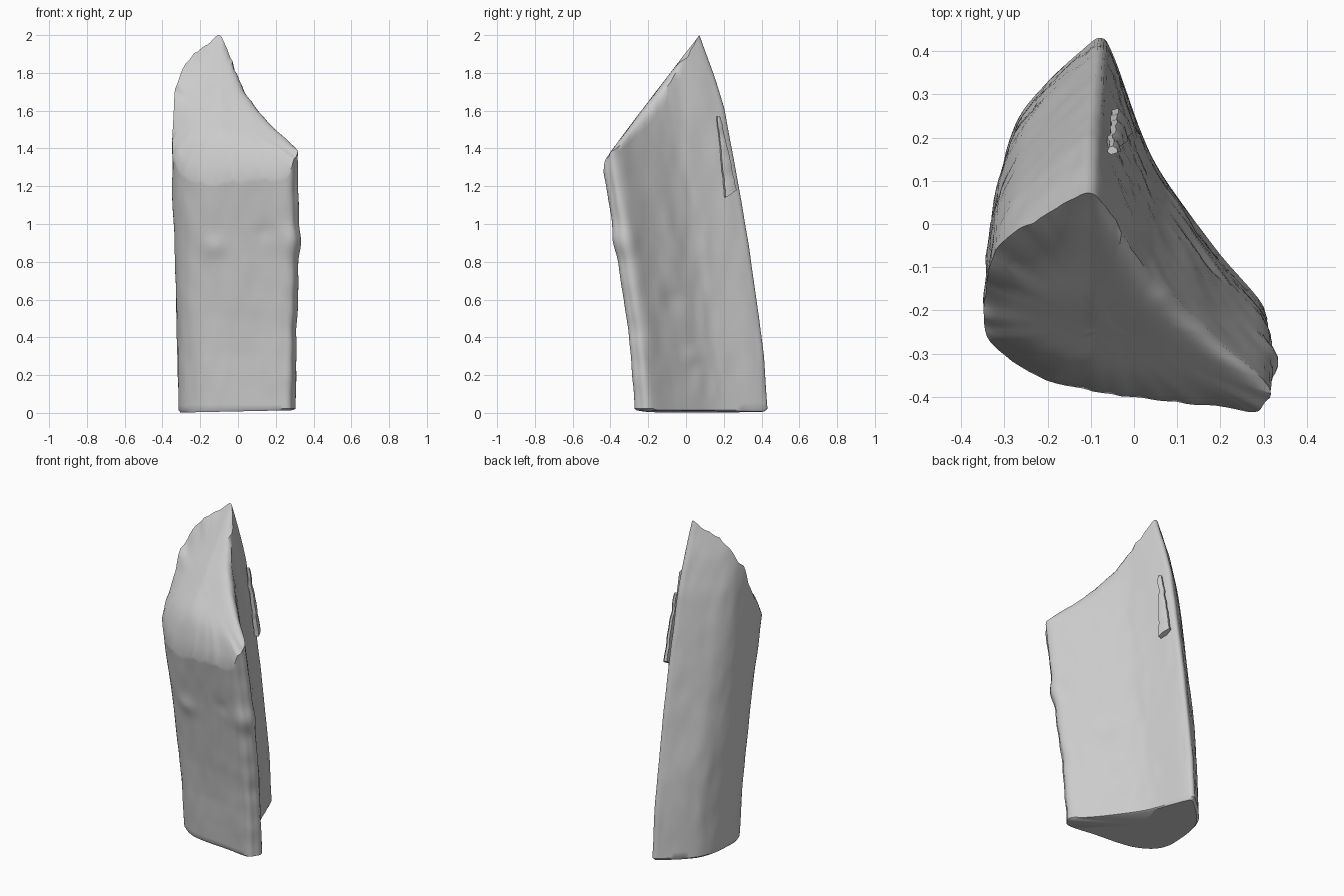
import bpy, bmesh, math
from mathutils import Vector, noise

if "Cube" in bpy.data.objects:
    bpy.data.objects.remove(bpy.data.objects["Cube"])

# Outline of the split log: x, y at the base, and height where the slanted cut meets it
OUTLINE = [(.287, -.245, 1.35), (.30, -.19, 1.40), (.2, -.07, 1.48), (.11, .05, 1.58),
           (.05, .14, 1.69), (.01, .23, 1.79), (-.045, .385, 1.95), (-.075, .433, 2.0),
           (-.12, .405, 1.96), (-.2, .33, 1.90), (-.265, .25, 1.80), (-.30, .15, 1.67),
           (-.312, .03, 1.49), (-.31, -.06, 1.37), (-.27, -.14, 1.27), (-.18, -.20, 1.23),
           (-.08, -.225, 1.22), (.02, -.238, 1.235), (.12, -.25, 1.25), (.22, -.268, 1.25),
           (.265, -.268, 1.29)]
# Backward lean of the grain: height, y shift
LEAN = [(0, 0), (.3, -.022), (.5, -.043), (.85, -.095), (1.15, -.145), (1.4, -.19), (1.6, -.23),
        (1.8, -.29), (2.0, -.363)]
SUB, LEVELS, CAP = 5, 56, 12


def lean(z):
    for (a, sa), (b, sb) in zip(LEAN, LEAN[1:]):
        if z <= b:
            return sa + (sb - sa) * (z - a) / (b - a)
    return LEAN[-1][1]


def spline(points):
    out, n = [], len(points)
    for i in range(n):
        a, b, c, d = (Vector(points[(i + k) % n]) for k in (-1, 0, 1, 2))
        for s in range(SUB):
            t = s / SUB
            out.append(b + .5 * t * (c - a + t * (2 * a - 5 * b + 4 * c - d + t * (3 * (b - c) + d - a))))
    return out


def bump(x, z, cx, cz, r, h):
    return h * math.exp(-((x - cx) ** 2 + (z - cz) ** 2) / r ** 2)


def side_point(p, n, z):
    # Grain-stretched dents, a ragged front right edge, and small knots
    q = Vector((p.x * 7, p.y * 7, z * 2.2))
    d = .005 * noise.noise(q) + .004 * noise.noise(q * 2.7)
    edge = math.exp(-((p.x - .29) ** 2 + (p.y + .24) ** 2) / .004)
    d += edge * (.008 * noise.noise(Vector((3, 1, z * 8))) + bump(0, z, 0, .9, .07, .016))
    if n.y < -.6:
        d += bump(p.x, z, -.11, .88, .05, .012) + bump(p.x, z, .14, .96, .04, -.006)
    elif n.x > .5:
        d += bump(p.y, z, .06, .3, .04, .010) + bump(p.y, z, 0, .6, .06, -.010)
    d *= min(1, z / .15)
    wide = 1 + .08 * min(z, 1.2) / 1.2
    return Vector((p.x * wide - .02 * (z / 2) ** 2 + n.x * d, p.y + lean(z) + n.y * d, z))


def cut_height(x, y):
    return 2 + 1.31 * (y - .07) - .1 * max(0, min(1, (-.1 - x) / .2))


def bridge(bm, lower, upper):
    n = len(lower)
    for i in range(n):
        j = (i + 1) % n
        bm.faces.new((lower[i], lower[j], upper[j], upper[i]))


def finish(name, bm):
    bmesh.ops.recalc_face_normals(bm, faces=bm.faces)
    me = bpy.data.meshes.new(name)
    bm.to_mesh(me)
    bm.free()
    ob = bpy.data.objects.new(name, me)
    bpy.context.collection.objects.link(ob)
    bpy.ops.object.select_all(action='DESELECT')
    ob.select_set(True)
    bpy.context.view_layer.objects.active = ob
    bpy.ops.object.shade_smooth_by_angle(angle=math.radians(40))


# Split log: sides lofted along the lean
pts = spline(OUTLINE)
count = len(pts)
normals = []
for i in range(count):
    t = pts[(i + 1) % count] - pts[i - 1]
    normals.append(Vector((t.y, -t.x, 0)).normalized())
bm = bmesh.new()
rings = []
for k in range(LEVELS + 1):
    ring = []
    for p, n in zip(pts, normals):
        top = min(2, p.z + .025 * noise.noise(Vector((p.x * 25, p.y * 25, 5))) * min(1, (2 - p.z) * 8))
        base = .022 if p.y < -.15 or p.y > .3 else .014
        z = base + (top - base) * k / LEVELS
        ring.append(bm.verts.new(side_point(p, n, z)))
    if rings:
        bridge(bm, rings[-1], ring)
    rings.append(ring)

# Slanted sawn top, rolling over at the rim
rim = rings[-1]
mid = Vector((-.06, -.24))
prev = rim
for k in range(1, CAP):
    s = 1 - k / CAP
    ring = []
    for v in rim:
        xy = mid.lerp(v.co.xy, s)
        drop = v.co.z - cut_height(v.co.x, v.co.y)
        z = cut_height(*xy) + drop * s ** 7 + .005 * noise.noise(Vector((xy.x * 9, xy.y * 9, 2)))
        ring.append(bm.verts.new((xy.x, xy.y, z)))
    bridge(bm, prev, ring)
    prev = ring
tip = bm.verts.new((mid.x, mid.y, cut_height(*mid)))
for i in range(count):
    bm.faces.new((prev[i], prev[(i + 1) % count], tip))

# Nearly flat base, lowest towards the left
inner = [bm.verts.new((v.co.x * .96 - .003, v.co.y * .96, .008 + .02 * v.co.x)) for v in rings[0]]
for v in inner:
    v.co.z = max(0, v.co.z)
bridge(bm, inner, rings[0])
centre = bm.verts.new((-.05, .02, .008))
for i in range(count):
    bm.faces.new((inner[(i + 1) % count], inner[i], centre))
finish("split_log", bm)

# Torn splinter hanging along the back edge
bm = bmesh.new()
prev = None
for k in range(19):
    t = k / 18
    z = 1.57 - .41 * t
    c = Vector((-.05 + .02 * t, .395 + lean(z) - .012 * t, z))
    w, h = .008 + .022 * t, .012 + .008 * t
    c.x += .008 * noise.noise(Vector((1, 2, z * 14)))
    w *= 1 + .5 * noise.noise(Vector((4, 2, z * 18)))
    ring = [bm.verts.new(c + Vector((-a * w * .45 + b * h, a * w + b * h * .3, .02 * a * t)))
            for a, b in ((-1, -.6), (0, -1), (1, -.4), (1, .4), (0, .9), (-1, .7))]
    if prev:
        bridge(bm, prev, ring)
    else:
        bm.faces.new(ring)
    prev = ring
bm.faces.new(prev)
finish("splinter", bm)
